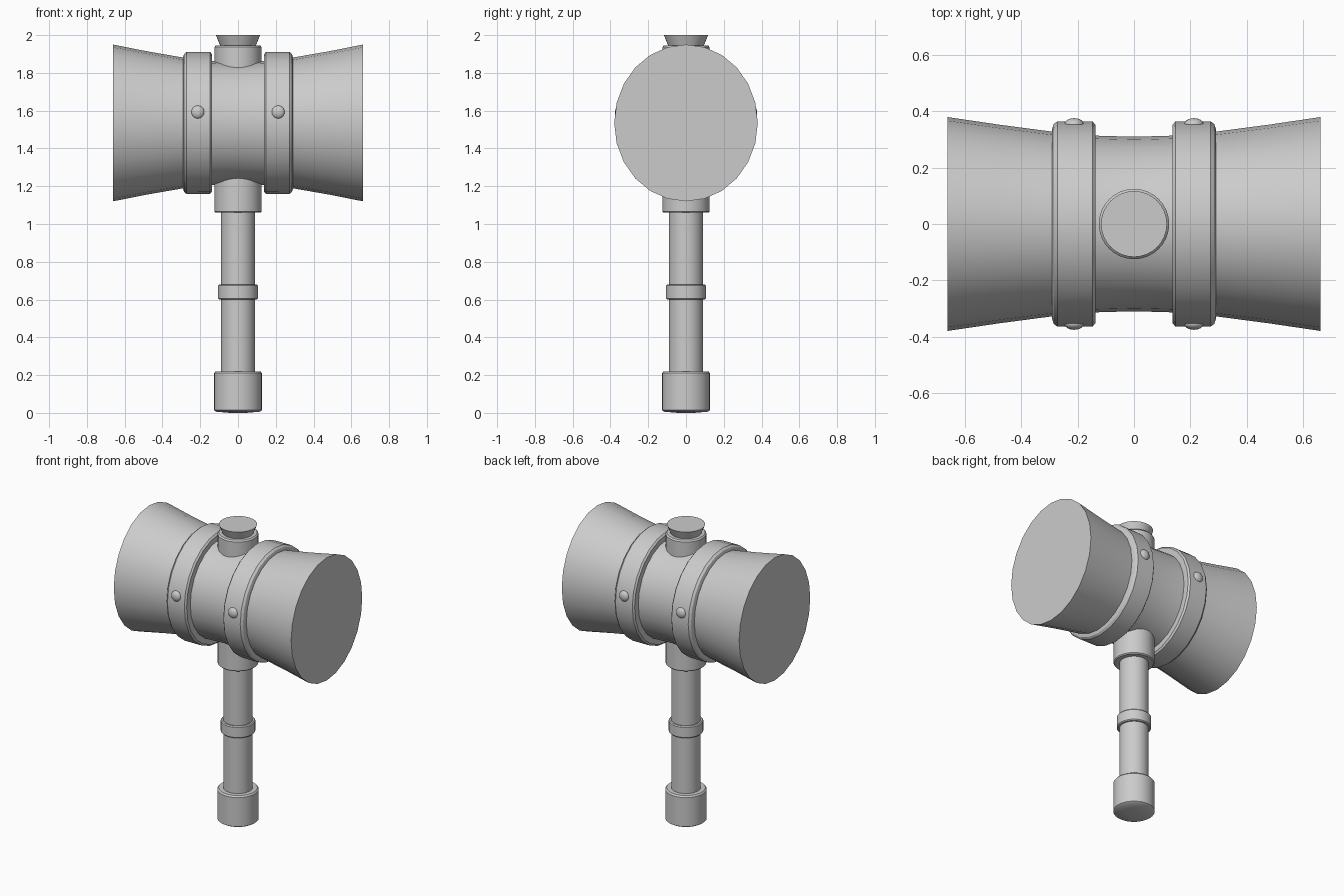
import bpy, bmesh, math

if "Cube" in bpy.data.objects:
    bpy.data.objects.remove(bpy.data.objects["Cube"])

HEAD_Z = 1.535


def lathe(name, rings, sides=32, axis='Z', closed=False):
    """rings: (position along axis, radius across, radius up)"""
    bm = bmesh.new()
    loops = []
    for p, ra, rb in rings:
        loop = []
        for i in range(sides):
            a = 2 * math.pi * i / sides
            c, s = ra * math.cos(a), rb * math.sin(a)
            loop.append(bm.verts.new((c, s, p) if axis == 'Z' else (p, c, HEAD_Z + s)))
        loops.append(loop)
    pairs = list(zip(loops, loops[1:]))
    if closed:
        pairs.append((loops[-1], loops[0]))
    else:
        bm.faces.new(loops[0])
        bm.faces.new(loops[-1])
    for a, b in pairs:
        for i in range(sides):
            j = (i + 1) % sides
            bm.faces.new((a[i], a[j], b[j], b[i]))
    bmesh.ops.recalc_face_normals(bm, faces=bm.faces)
    me = bpy.data.meshes.new(name)
    bm.to_mesh(me)
    bm.free()
    ob = bpy.data.objects.new(name, me)
    bpy.context.collection.objects.link(ob)
    smooth(ob)
    return ob


def smooth(ob):
    bpy.ops.object.select_all(action='DESELECT')
    ob.select_set(True)
    bpy.context.view_layer.objects.active = ob
    bpy.ops.object.shade_smooth_by_angle(angle=math.radians(30))


def turned(name, profile):
    return lathe(name, [(z, r, r) for r, z in profile])


# Flared head, slightly oval, with flat striking faces
half = [(0.0, 0.31, 0.323), (0.14, 0.314, 0.328), (0.29, 0.328, 0.346),
        (0.48, 0.353, 0.379), (0.663, 0.38, 0.415)]
rings = [(-x, a, b) for x, a, b in half[:0:-1]] + half
lathe("head", rings, 24, 'X')

# Chamfered bands and their rivets on both sides
band = [(0.137, 0.29), (0.137, 0.353), (0.147, 0.364), (0.272, 0.365),
        (0.285, 0.355), (0.292, 0.335), (0.292, 0.29)]
for s, side in ((-1, "left"), (1, "right")):
    lathe(side + "_band", [(s * x, r, r * 1.03) for x, r in band], 24, 'X', True)
    for f, face in ((-1, "front"), (1, "back")):
        bpy.ops.mesh.primitive_uv_sphere_add(segments=16, ring_count=10, radius=1,
                                             location=(s * 0.213, f * 0.354, 1.592))
        ob = bpy.context.object
        ob.name = face + "_" + side + "_rivet"
        ob.scale = (0.035, 0.022, 0.035)
        smooth(ob)

# Handle and its fittings
turned("handle", [(0.09, 0.1), (0.09, 1.2)])
turned("pommel", [(0.04, 0.0), (0.115, 0.006), (0.127, 0.014), (0.127, 0.21), (0.119, 0.22)])
turned("grip_ring", [(0.1, 0.6), (0.106, 0.606), (0.106, 0.674), (0.1, 0.68)])
turned("socket", [(0.119, 1.06), (0.125, 1.066), (0.125, 1.936), (0.117, 1.945)])

# Tapered plug on top
turned("top_plug", [(0.085, 1.92), (0.117, 2.0)])
